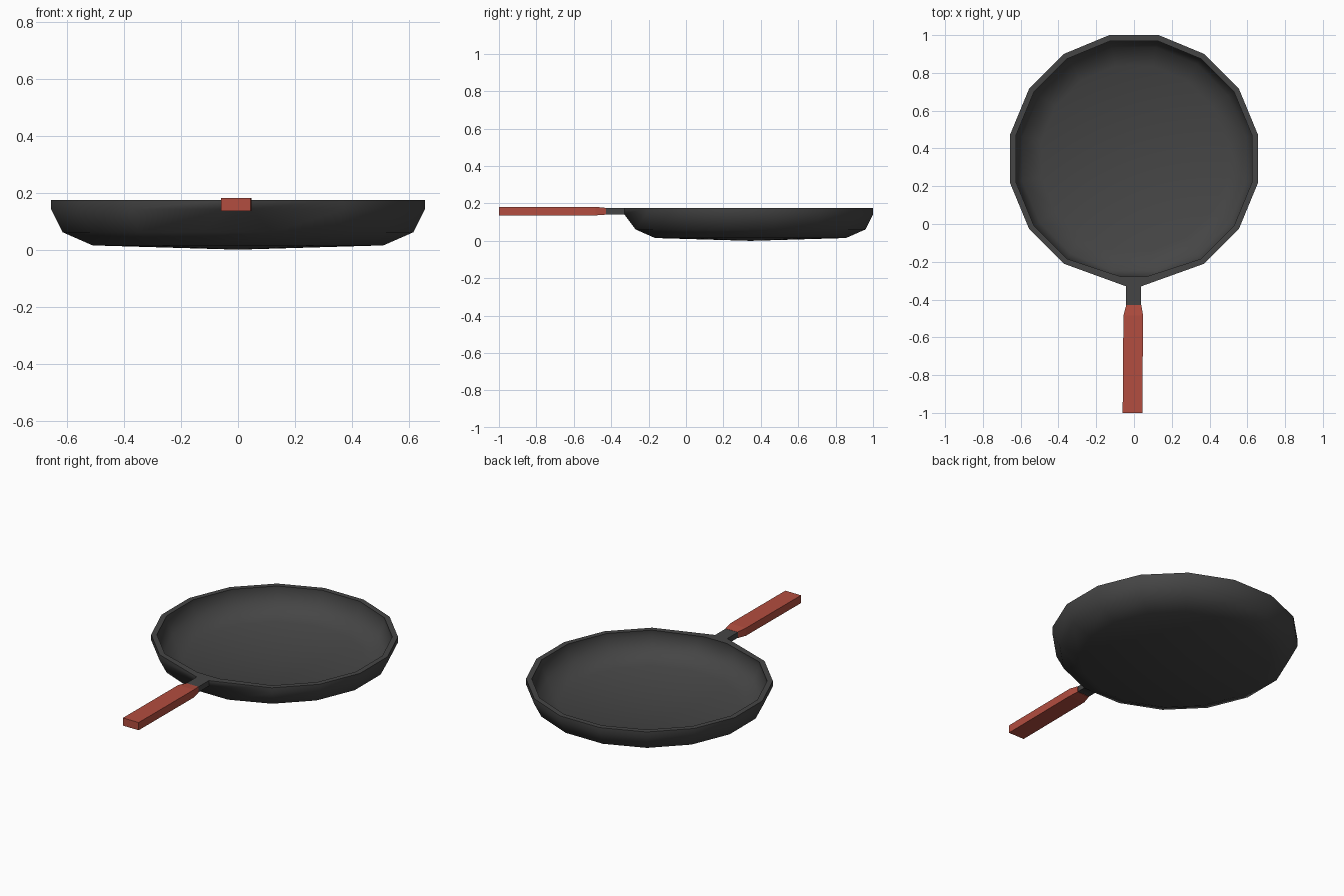
import bpy, bmesh, math

if "Cube" in bpy.data.objects:
    bpy.data.objects.remove(bpy.data.objects["Cube"])

SIDES, CY = 16, 0.345


def material(name, color):
    m = bpy.data.materials.new(name)
    m.diffuse_color = (*color, 1)
    m.use_nodes = True
    m.node_tree.nodes["Principled BSDF"].inputs["Base Color"].default_value = m.diffuse_color
    return m


def finish(bm, name, mat):
    bmesh.ops.recalc_face_normals(bm, faces=bm.faces)
    me = bpy.data.meshes.new(name)
    bm.to_mesh(me)
    bm.free()
    me.materials.append(mat)
    ob = bpy.data.objects.new(name, me)
    bpy.context.collection.objects.link(ob)
    return ob


def bridge(bm, a, b):
    n = len(a)
    return [bm.faces.new((a[i], a[(i + 1) % n], b[(i + 1) % n], b[i])) for i in range(n)]


iron = material("dark_iron", (0.06, 0.06, 0.06))
red = material("red_grip", (0.45, 0.075, 0.05))

# Pan: one closed profile (radius, z) from the outer base over the rim to the inner floor
profile = [(0.52, 0.015), (0.627, 0.061), (0.668, 0.142), (0.668, 0.175),
           (0.637, 0.175), (0.637, 0.142), (0.602, 0.070), (0.50, 0.026)]
bm = bmesh.new()
rings = []
for r, z in profile:
    ring = []
    for k in range(SIDES):
        # first edge of each ring faces the front
        a = -math.pi / 2 + (k - 0.5) * 2 * math.pi / SIDES
        ring.append(bm.verts.new((r * math.cos(a), CY + r * math.sin(a), z)))
    rings.append(ring)

# Front of the rim narrows into the handle neck
for level, x, y in ((2, 0.04, -0.33), (3, 0.04, -0.33), (4, 0.072, -0.277)):
    for v, s in zip(rings[level][:2], (-1, 1)):
        v.co.x, v.co.y = s * x - 0.002, y

walls = [bridge(bm, a, b) for a, b in zip(rings, rings[1:])]
for ring, z in ((rings[0], 0.0), (rings[-1], 0.012)):
    c = bm.verts.new((0, CY, z))
    for i in range(SIDES):
        bm.faces.new((ring[i], ring[(i + 1) % SIDES], c))

# Neck extruded from the front rim face
front = walls[2][0]
ext = bmesh.ops.extrude_face_region(bm, geom=[front])
for v in ext["geom"]:
    if isinstance(v, bmesh.types.BMVert):
        v.co.y = -0.44
if front.is_valid:
    bmesh.ops.delete(bm, geom=[front], context='FACES_ONLY')
pan = finish(bm, "pan", iron)
bpy.context.view_layer.objects.active = pan
pan.select_set(True)
bpy.ops.object.shade_smooth_by_angle(angle=math.radians(60))

# Grip: rectangular sections (y, x min, x max, z min, z max)
bm = bmesh.new()
sections = [(-0.428, -0.041, 0.039, 0.140, 0.176),
            (-0.485, -0.056, 0.048, 0.136, 0.182),
            (-1.0, -0.06, 0.044, 0.136, 0.182)]
loops = [[bm.verts.new(p) for p in ((x0, y, z0), (x1, y, z0), (x1, y, z1), (x0, y, z1))]
         for y, x0, x1, z0, z1 in sections]
for a, b in zip(loops, loops[1:]):
    bridge(bm, a, b)
bm.faces.new(loops[0])
bm.faces.new(loops[-1])
finish(bm, "handle_grip", red)
